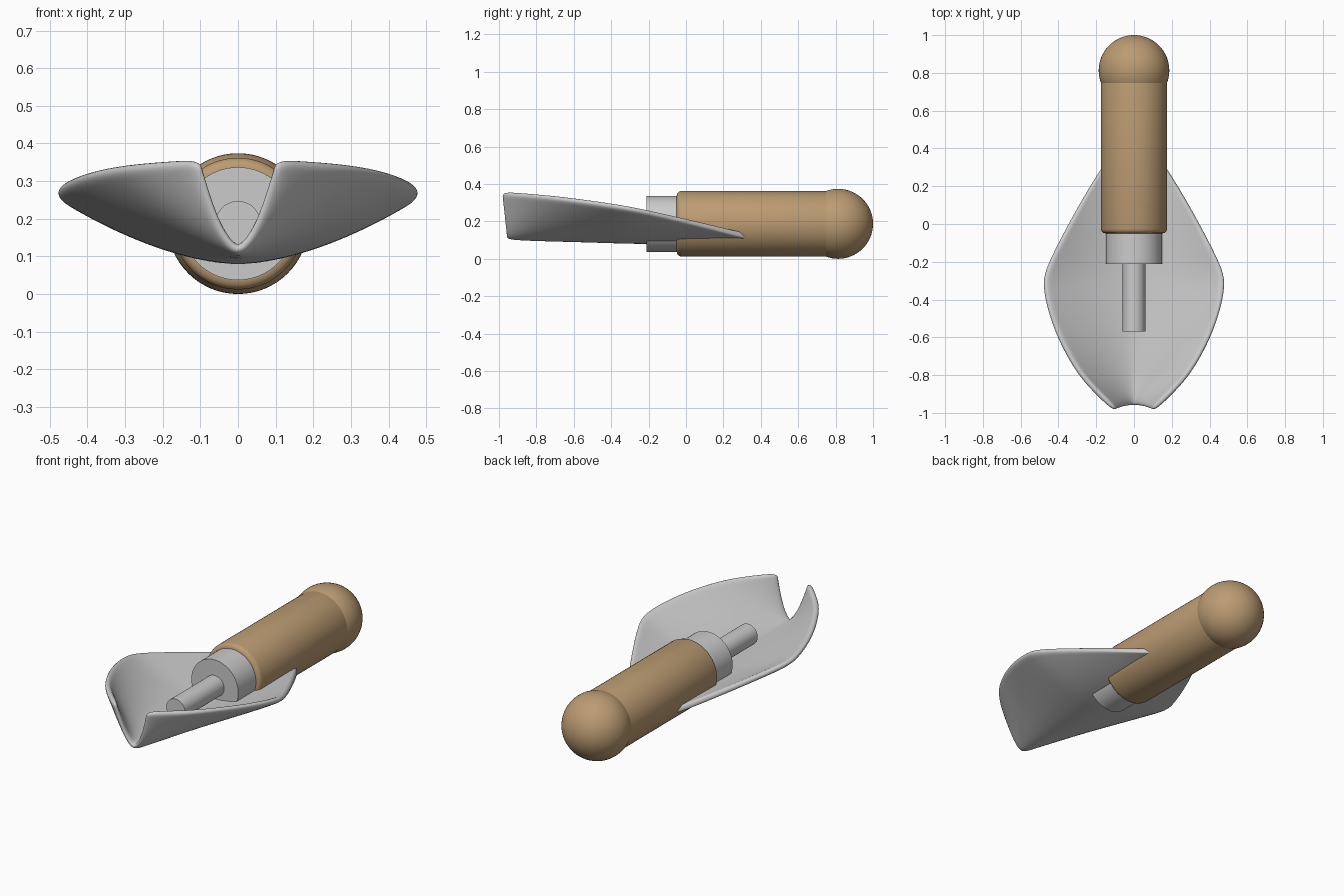
import bpy, bmesh, math

if "Cube" in bpy.data.objects:
    bpy.data.objects.remove(bpy.data.objects["Cube"])

AXIS_Z = 0.187


def smooth(obj, angle=35):
    bpy.ops.object.select_all(action='DESELECT')
    obj.select_set(True)
    bpy.context.view_layer.objects.active = obj
    bpy.ops.object.shade_smooth_by_angle(angle=math.radians(angle))


def rod(name, radius, y0, y1, bevel=0.0, mat=None):
    """Cylinder lying along y on the tool's axis."""
    bpy.ops.mesh.primitive_cylinder_add(vertices=64, radius=radius, depth=y1 - y0,
                                        location=(0, (y0 + y1) / 2, AXIS_Z),
                                        rotation=(math.pi / 2, 0, 0))
    obj = bpy.context.object
    obj.name = name
    if bevel:
        bm = bmesh.new()
        bm.from_mesh(obj.data)
        ends = [e for e in bm.edges if abs(e.verts[0].co.z - e.verts[1].co.z) < 1e-4]
        bmesh.ops.bevel(bm, geom=ends, offset=bevel, segments=3, affect='EDGES', profile=0.5)
        bm.to_mesh(obj.data)
        bm.free()
    if mat:
        obj.data.materials.append(mat)
    smooth(obj)
    return obj


wood = bpy.data.materials.new("wood")
wood.diffuse_color = (0.50, 0.33, 0.17, 1)
wood.use_nodes = True
wood.node_tree.nodes["Principled BSDF"].inputs["Base Color"].default_value = wood.diffuse_color

# Handle with ball end
rod("handle", 0.175, -0.05, 0.82, 0.025, wood)
bpy.ops.mesh.primitive_uv_sphere_add(segments=64, ring_count=32, radius=0.187,
                                     location=(0, 0.813, AXIS_Z), rotation=(math.pi / 2, 0, 0))
knob = bpy.context.object
knob.name = "handle_knob"
knob.data.materials.append(wood)
smooth(knob)

# Metal collar and shank
rod("collar", 0.15, -0.212, 0.05)
rod("shank", 0.06, -0.57, -0.15)

# Scoop blade stations: y, half width, rim height, keel height
stations = [
    (-0.985, 0.100, 0.358, 0.120),
    (-0.90, 0.190, 0.352, 0.114),
    (-0.81, 0.280, 0.344, 0.110),
    (-0.70, 0.350, 0.333, 0.107),
    (-0.58, 0.412, 0.317, 0.104),
    (-0.45, 0.457, 0.298, 0.100),
    (-0.35, 0.477, 0.282, 0.097),
    (-0.27, 0.480, 0.267, 0.095),
    (-0.15, 0.425, 0.241, 0.095),
    (0.00, 0.346, 0.205, 0.095),
    (0.15, 0.262, 0.168, 0.097),
    (0.30, 0.170, 0.127, 0.100),
    (0.38, 0.110, 0.115, 0.104),
]
COLS = 24
bm = bmesh.new()
rows = []
for i, (y, w, rim, keel) in enumerate(stations):
    row = []
    for c in range(COLS + 1):
        u = 2 * c / COLS - 1
        z = keel + (rim - keel) * abs(u) ** 1.7
        dy = 0.025 * (1 - u * u) if i == 0 else 0     # notched front edge
        row.append(bm.verts.new((u * w, y + dy, z)))
    rows.append(row)
for a, b in zip(rows, rows[1:]):
    for c in range(COLS):
        bm.faces.new((a[c], a[c + 1], b[c + 1], b[c]))
mesh = bpy.data.meshes.new("blade")
bm.to_mesh(mesh)
bm.free()
blade = bpy.data.objects.new("blade", mesh)
bpy.context.collection.objects.link(blade)
smooth(blade, 60)
solid = blade.modifiers.new("thickness", 'SOLIDIFY')
solid.thickness = 0.032
solid.offset = 0
sub = blade.modifiers.new("rounded_rim", 'SUBSURF')
sub.levels = sub.render_levels = 2
